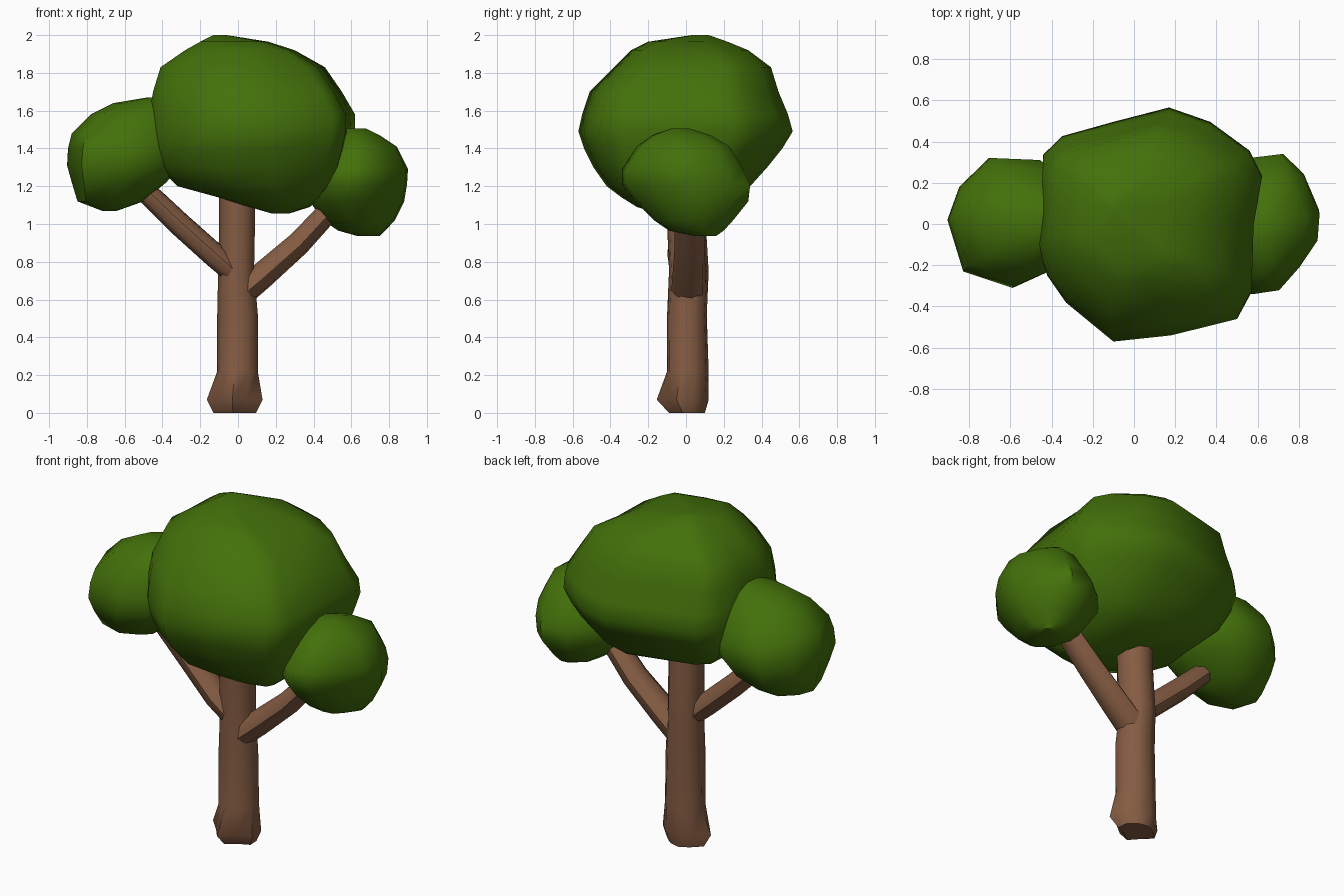
import bpy, bmesh, math
from mathutils import Vector


def material(name, rgb):
    m = bpy.data.materials.new(name)
    m.diffuse_color = (*rgb, 1)
    return m


LEAF = material("leaf green", (0.056, 0.163, 0.003))
BARK = material("bark brown", (0.235, 0.108, 0.056))


def loft(name, rings, mat, angle):
    """Skin a list of point rings, close both ends, smooth below the angle."""
    bm = bmesh.new()
    loops = [[bm.verts.new(p) for p in r] for r in rings]
    n = len(loops[0])
    for a, b in zip(loops, loops[1:]):
        for i in range(n):
            j = (i + 1) % n
            bm.faces.new((a[i], a[j], b[j], b[i]))
    bm.faces.new(loops[0][::-1])
    bm.faces.new(loops[-1])
    bmesh.ops.recalc_face_normals(bm, faces=bm.faces)
    me = bpy.data.meshes.new(name)
    bm.to_mesh(me)
    bm.free()
    me.materials.append(mat)
    me.shade_smooth()
    me.set_sharp_from_angle(angle=math.radians(angle))
    ob = bpy.data.objects.new(name, me)
    bpy.context.collection.objects.link(ob)
    return ob


def fit_rings(outline, levels):
    """Fit a plan outline into the (z, x0, x1, y0, y1) box of every level."""
    xs, ys = [p[0] for p in outline], [p[1] for p in outline]
    unit = [((x - min(xs)) / (max(xs) - min(xs)),
             (y - min(ys)) / (max(ys) - min(ys))) for x, y in outline]
    return [[Vector((x0 + u * (x1 - x0), y0 + v * (y1 - y0), z)) for u, v in unit]
            for z, x0, x1, y0, y1 in levels]


def circle(n, turn=0.0):
    return [(math.cos(math.tau * i / n + turn), math.sin(math.tau * i / n + turn))
            for i in range(n)]


# Main crown
loft("main_crown", fit_rings(
    [(0.62, 0.24), (0.56, 0.36), (0.37, 0.5), (0.17, 0.57), (-0.1, 0.5),
     (-0.35, 0.43), (-0.44, 0.34), (-0.45, 0.1), (-0.47, -0.1), (-0.42, -0.25),
     (-0.33, -0.38), (-0.1, -0.57), (0.18, -0.54), (0.5, -0.46), (0.57, -0.33),
     (0.58, 0.0)],
    [(1.055, 0.18, 0.27, -0.14, -0.04),
     (1.09, 0.06, 0.38, -0.26, 0.12),
     (1.14, -0.10, 0.45, -0.34, 0.24),
     (1.20, -0.32, 0.51, -0.42, 0.34),
     (1.30, -0.42, 0.57, -0.49, 0.43),
     (1.40, -0.46, 0.60, -0.54, 0.51),
     (1.49, -0.47, 0.62, -0.57, 0.565),
     (1.58, -0.47, 0.62, -0.55, 0.54),
     (1.70, -0.45, 0.55, -0.51, 0.49),
     (1.83, -0.41, 0.46, -0.38, 0.45),
     (1.92, -0.28, 0.30, -0.29, 0.33),
     (1.965, -0.20, 0.16, -0.20, 0.22),
     (2.00, -0.13, -0.06, 0.03, 0.12)]), LEAF, 48)

# Left crown
loft("left_crown", fit_rings(
    [(-0.28, 0.0), (-0.3, 0.2), (-0.46, 0.31), (-0.7, 0.32), (-0.85, 0.18),
     (-0.91, 0.02), (-0.83, -0.23), (-0.58, -0.31), (-0.42, -0.24), (-0.3, -0.15)],
    [(1.07, -0.72, -0.64, -0.04, 0.06),
     (1.12, -0.85, -0.50, -0.17, 0.18),
     (1.22, -0.88, -0.38, -0.26, 0.28),
     (1.31, -0.905, -0.30, -0.31, 0.32),
     (1.40, -0.90, -0.28, -0.30, 0.32),
     (1.48, -0.88, -0.28, -0.27, 0.28),
     (1.58, -0.78, -0.28, -0.20, 0.21),
     (1.64, -0.66, -0.30, -0.12, 0.13),
     (1.67, -0.48, -0.36, -0.04, 0.05)]), LEAF, 48)

# Right crown
loft("right_crown", fit_rings(
    [(0.9, 0.08), (0.83, 0.25), (0.73, 0.35), (0.57, 0.33), (0.42, 0.2),
     (0.37, 0.0), (0.42, -0.2), (0.57, -0.34), (0.7, -0.32), (0.8, -0.2), (0.89, -0.06)],
    [(0.937, 0.63, 0.75, 0.04, 0.16),
     (0.965, 0.53, 0.78, -0.09, 0.20),
     (1.02, 0.45, 0.83, -0.17, 0.25),
     (1.12, 0.38, 0.88, -0.27, 0.33),
     (1.21, 0.36, 0.895, -0.34, 0.34),
     (1.29, 0.38, 0.90, -0.34, 0.30),
     (1.41, 0.47, 0.84, -0.26, 0.23),
     (1.47, 0.53, 0.75, -0.18, 0.13),
     (1.505, 0.57, 0.68, -0.08, 0.02)]), LEAF, 48)

# Trunk with a knobbly foot
foot = [(0.125, 0.04), (0.06, 0.1), (-0.02, 0.12), (-0.09, 0.08), (-0.165, 0.0),
        (-0.09, -0.08), (-0.03, -0.155), (0.05, -0.09), (0.13, -0.05)]
foot_rings = fit_rings(foot, [(0.00, -0.13, 0.095, -0.09, 0.10),
                              (0.07, -0.165, 0.13, -0.155, 0.12)])
shaft_rings = fit_rings(circle(9, 0.35),
    [(0.22, -0.11, 0.105, -0.10, 0.12),
     (0.52, -0.11, 0.105, -0.10, 0.11),
     (0.75, -0.105, 0.085, -0.09, 0.12),
     (1.00, -0.10, 0.09, -0.10, 0.105),
     (1.30, -0.10, 0.09, -0.10, 0.10)])
loft("trunk", foot_rings + shaft_rings, BARK, 48)


# Branches: slightly bent tubes in the x-z plane, a little wider in y
def branch(name, path):
    start, end = Vector(path[0][:3]), Vector(path[-1][:3])
    along = (end - start).normalized()
    side = Vector((0, 1, 0))
    up = along.cross(side)
    rings = [[Vector((x, y, z)) + r * (side * c * 1.25 + up * s)
              for c, s in circle(8, 0.2)] for x, y, z, r in path]
    loft(name, rings, BARK, 48)


branch("right_branch", [(0.0, 0.01, 0.62, 0.075), (0.12, 0.015, 0.72, 0.072),
                        (0.32, 0.02, 0.895, 0.065), (0.46, 0.01, 1.045, 0.06),
                        (0.56, 0.0, 1.13, 0.05)])
branch("left_branch", [(-0.02, -0.01, 0.74, 0.06), (-0.12, -0.02, 0.83, 0.065),
                       (-0.31, 0.0, 1.0, 0.064), (-0.45, 0.0, 1.135, 0.06),
                       (-0.55, 0.0, 1.22, 0.05)])
